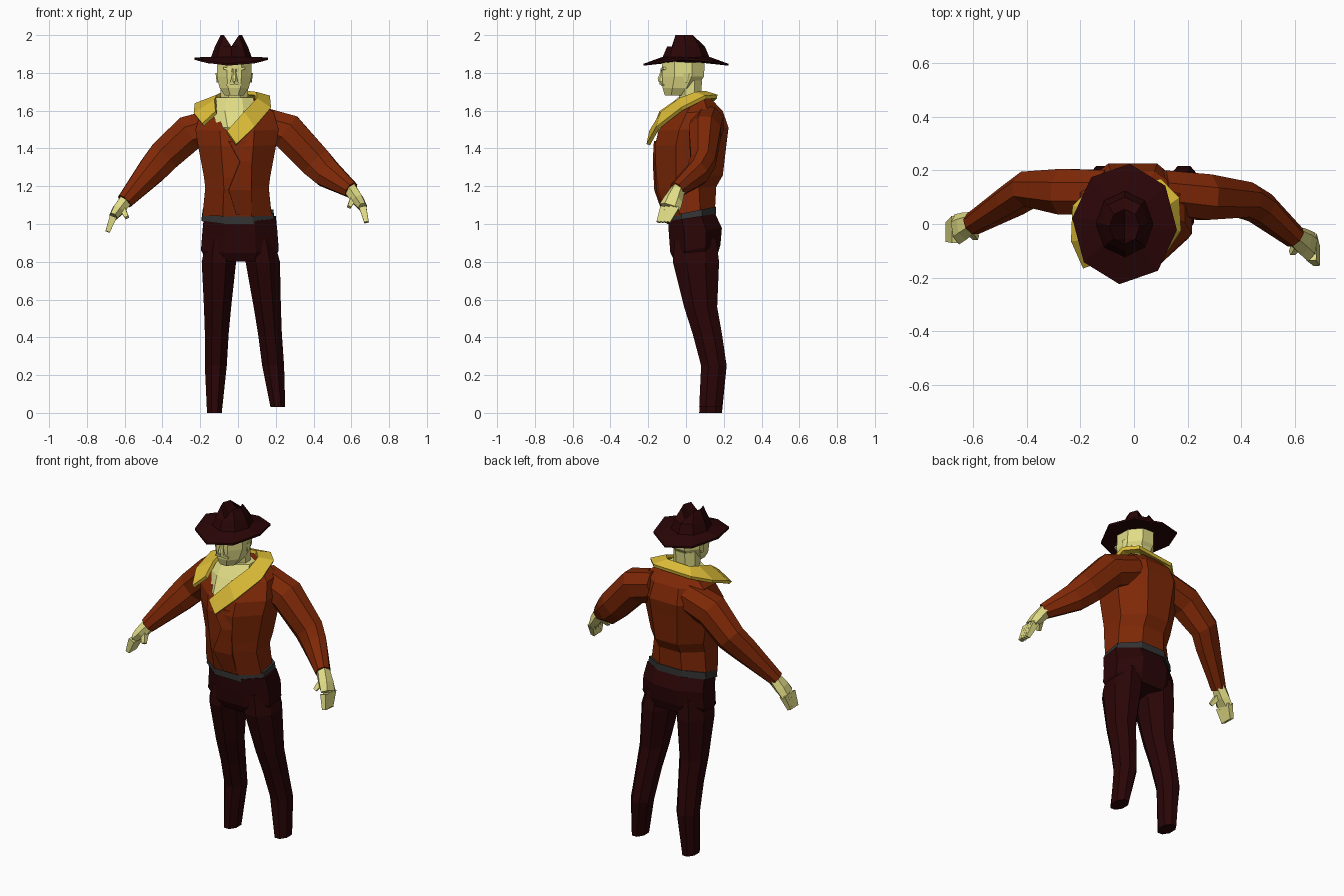
import bpy, bmesh, math
from mathutils import Vector

default_cube = bpy.data.objects.get("Cube")
if default_cube:
    bpy.data.objects.remove(default_cube, do_unlink=True)


def material(name, red, green, blue):
    result = bpy.data.materials.new(name)
    result.use_nodes = True
    result.diffuse_color = (red, green, blue, 1)
    shader = result.node_tree.nodes["Principled BSDF"]
    shader.inputs["Base Color"].default_value = result.diffuse_color
    return result


rust = material("rust jacket", .21, .021, .002)
maroon = material("dark maroon cloth", .023, .0015, .002)
skin = material("pale skin", .75, .72, .24)
gold = material("gold scarf", .74, .52, .04)
grey = material("grey belt", .033, .033, .033)


def loft(name, mat, loops, closed=True, caps=True, thickness=None):
    """Skin a list of equal-length point loops with flat faces."""
    bm = bmesh.new()
    rows = [[bm.verts.new(point) for point in loop] for loop in loops]
    count = len(rows[0])
    for lower, upper in zip(rows, rows[1:]):
        for i in range(count if closed else count - 1):
            j = (i + 1) % count
            bm.faces.new((lower[i], lower[j], upper[j], upper[i]))
    if closed and caps:
        bm.faces.new(rows[0])
        bm.faces.new(rows[-1])
    bmesh.ops.remove_doubles(bm, verts=bm.verts, dist=.0001)
    bmesh.ops.recalc_face_normals(bm, faces=bm.faces)
    mesh = bpy.data.meshes.new(name)
    bm.to_mesh(mesh)
    bm.free()
    mesh.materials.append(mat)
    part = bpy.data.objects.new(name, mesh)
    bpy.context.collection.objects.link(part)
    if thickness:
        solidify = part.modifiers.new("thickness", "SOLIDIFY")
        solidify.thickness = thickness
        solidify.offset = 0


def polygon(sides):
    """Unit polygon whose flat sides touch the unit square."""
    radius = 1 / math.cos(math.pi / sides)
    angles = [(i + .5) * math.tau / sides for i in range(sides)]
    return [(radius * math.cos(a), radius * math.sin(a)) for a in angles]


def stack(name, mat, centre_x, rings, tilt=0):
    """Level rings of height, half width, front and back; tilt lifts the back."""
    loops = []
    for height, half_width, front, back in rings:
        loop = []
        for u, v in polygon(8):
            y = (front + back) / 2 + v * (back - front) / 2
            loop.append((centre_x + u * half_width, y, height + tilt * y))
        loops.append(loop)
    loft(name, mat, loops)


def limb(name, mat, path, radii, sides=8):
    """Rings square to a path; each radius pair is swing plane, then depth."""
    points = [Vector(point) for point in path]
    last = len(points) - 1
    loops = []
    for i, (centre, (swing, depth)) in enumerate(zip(points, radii)):
        along = (points[min(i + 1, last)] - points[max(i - 1, 0)]).normalized()
        across = along.cross(Vector((0, 1, 0))).normalized()
        deep = across.cross(along).normalized()
        loops.append([centre + across * swing * u + deep * depth * v
                      for u, v in polygon(sides)])
    loft(name, mat, loops)


# Trousers: both legs share one profile and lean outwards differently
def leg(name, hip_x, lean, foot_height):
    profile = [(.92, .07, -.06, .16), (.8, .091, -.07, .175), (.56, .072, -.01, .165),
               (.42, .063, .035, .19), (.25, .058, .08, .215), (0, .039, .07, .19)]
    loops = []
    for height, half_width, front, back in profile:
        centre_x = hip_x + lean * (1 - height)
        loops.append([(centre_x + u * half_width, (front + back) / 2 + v * (back - front) / 2,
                       max(height, foot_height)) for u, v in polygon(8)])
    loft(name, maroon, loops)


leg("right_leg", -.095, -.03, 0)
leg("left_leg", .111, .1, .03)
stack("trouser_hips", maroon, .01, [(1.03, .19, -.095, .155), (.95, .198, -.09, .19),
                                    (.86, .205, -.083, .182), (.81, .18, -.06, .165)], tilt=.15)

# Belt and jacket body, with a fold above the hem
stack("belt", grey, 0, [(1.02, .192, -.1, .16), (1.06, .187, -.1, .16)], tilt=.2)
stack("jacket_body", rust, -.005, [
    (1.045, .183, -.108, .152), (1.19, .168, -.15, .16), (1.25, .175, -.157, .195),
    (1.42, .207, -.165, .215), (1.5, .22, -.145, .225), (1.59, .195, -.075, .195),
    (1.66, .11, .01, .13)], tilt=.04)

# Zigzag front overlap, its far edge sinking into the jacket
zigzag = [(-.05, -.166, 1.44), (.01, -.172, 1.33), (-.05, -.164, 1.18), (-.01, -.118, 1.05)]
loft("jacket_overlap", rust, [[(x, y, z), (.07, y + .012, z)] for x, y, z in zigzag],
     closed=False, thickness=.008)

# Sleeves share their thickness from shoulder to cuff
sleeve_radii = [(.085, .08), (.095, .085), (.086, .065), (.077, .058), (.042, .04)]
limb("right_sleeve", rust, [(-.1, .12, 1.53), (-.26, .12, 1.48), (-.39, .13, 1.36),
                            (-.45, .09, 1.29), (-.6, 0, 1.12)], sleeve_radii)
limb("left_sleeve", rust, [(.1, .12, 1.54), (.26, .1, 1.49), (.41, .09, 1.33),
                           (.47, .06, 1.27), (.6, -.05, 1.18)], sleeve_radii)


# Hands: palm, four fingers fanned front to back, and a thumb
def hand(side, inward, wrist, knuckles, tip):
    wrist, knuckles, tip = Vector(wrist), Vector(knuckles), Vector(tip)
    limb(side + "_palm", skin, [wrist, wrist.lerp(knuckles, .6), knuckles],
         [(.034, .032), (.032, .045), (.022, .05)], sides=6)
    for i, finger in enumerate(("index", "middle", "ring", "little")):
        spread = Vector((0, (i - 1.5) * .025, 0))
        limb(f"{side}_{finger}_finger", skin, [knuckles + spread, tip + spread * .7],
             [(.019, .013), (.012, .01)], sides=4)
    root = wrist.lerp(knuckles, .4)
    limb(side + "_thumb", skin, [root, root + Vector((inward * .03, -.05, -.06))],
         [(.018, .02), (.01, .01)], sides=4)


hand("right", 1, (-.59, .01, 1.13), (-.66, -.02, 1.04), (-.69, -.03, .96))
hand("left", -1, (.59, -.04, 1.19), (.66, -.085, 1.09), (.68, -.12, 1.01))

# Bare chest, neck and head
face_x = -.02
stack("chest", skin, face_x, [(1.44, .05, -.14, 0), (1.51, .085, -.157, 0),
                              (1.6, .12, -.1, .06), (1.67, .1, -.045, .09)])
stack("neck", skin, face_x, [(1.58, .08, -.06, .085), (1.66, .072, -.035, .078),
                             (1.76, .072, -.05, .085)])
stack("head", skin, face_x, [(1.68, .05, -.112, 0), (1.72, .077, -.124, .055),
                             (1.78, .092, -.126, .095), (1.87, .09, -.126, .1)])
stack("nose", skin, face_x, [(1.755, .02, -.147, -.11), (1.77, .016, -.15, -.11),
                             (1.82, .007, -.13, -.11)])

# Paired ears, moustache halves and brows
for side, sign in (("right", -1), ("left", 1)):
    stack(side + "_ear", skin, face_x + sign * .087,
          [(1.75, .006, -.01, .01), (1.8, .012, -.015, .025)])
    limb(side + "_moustache", skin,
         [(face_x, -.128, 1.752), (face_x + sign * .04, -.118, 1.735)],
         [(.011, .013), (.005, .008)], sides=4)
    limb(side + "_brow", skin,
         [(face_x + sign * .01, -.125, 1.815), (face_x + sign * .055, -.115, 1.825)],
         [(.008, .01), (.006, .008)], sides=4)

# Scarf: from the short right end round the back to the long front tip
inner_edge = [(-.115, -.135, 1.59), (-.12, -.05, 1.65), (-.11, .04, 1.675), (-.09, .09, 1.685),
              (.05, .1, 1.695), (.095, .05, 1.69), (.095, -.03, 1.66), (.03, -.125, 1.59),
              (-.06, -.185, 1.49)]
outer_edge = [(-.185, -.16, 1.525), (-.23, -.06, 1.58), (-.225, .07, 1.63), (-.14, .15, 1.66),
              (.1, .165, 1.675), (.165, .1, 1.67), (.17, -.02, 1.61), (.085, -.15, 1.51),
              (-.01, -.2, 1.42)]
loft("scarf", gold, list(zip(inner_edge, outer_edge)), closed=False, thickness=.02)

# Hat: brim raised at the sides, crown with a lengthwise crease
hat_x = -.035


def hat_ring(radius, height, side_lift=0, turn=0):
    loop = []
    for i in range(8):
        angle = math.pi / 2 - turn + i * math.tau / 8
        loop.append((hat_x + radius * .87 * math.cos(angle), radius * math.sin(angle),
                     height + side_lift * math.cos(angle) ** 2))
    return loop


brim_turn = .1
loft("hat_brim", maroon, [hat_ring(.11, 1.855, turn=brim_turn),
                          hat_ring(.225, 1.838, .032, brim_turn),
                          hat_ring(.225, 1.848, .034, brim_turn),
                          hat_ring(.125, 1.885, turn=brim_turn)])
crease_height = 1.94
peaks = [(x, y - .01, crease_height if abs(x - hat_x) < .01 else z)
         for x, y, z in hat_ring(.065, 2)]
crease = [(hat_x, y, crease_height) for x, y, z in peaks]
loft("hat_crown", maroon, [hat_ring(.125, 1.88), hat_ring(.1, crease_height), peaks, crease],
     caps=False)
